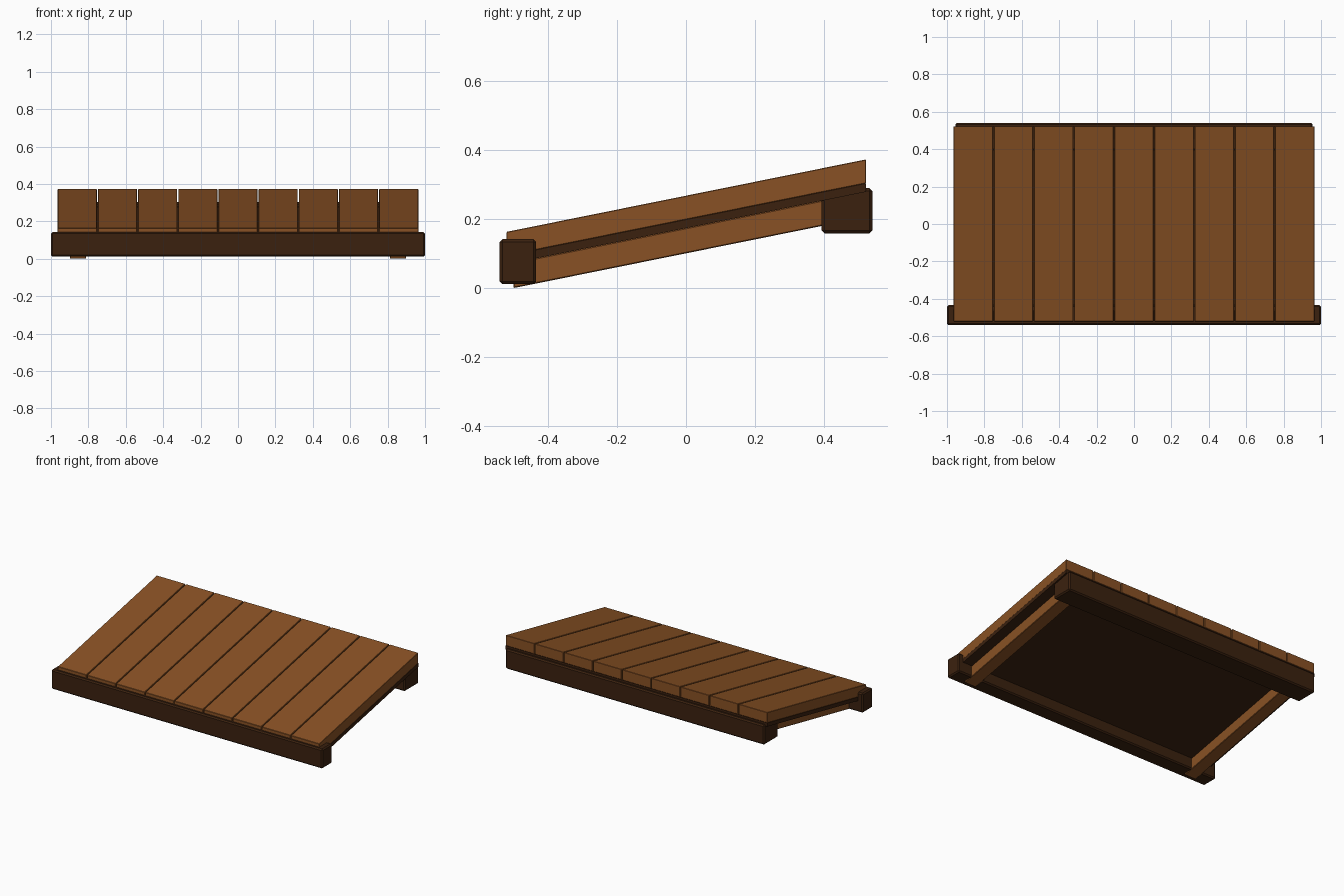
import bpy, bmesh

if "Cube" in bpy.data.objects:
    bpy.data.objects.remove(bpy.data.objects["Cube"])

SLOPE = 0.2015  # rise of the deck from front to back


def material(name, rgb):
    m = bpy.data.materials.new(name)
    m.diffuse_color = (*rgb, 1)
    m.use_nodes = True
    m.node_tree.nodes["Principled BSDF"].inputs["Base Color"].default_value = m.diffuse_color
    return m


deck_wood = material("warm brown wood", (0.25, 0.083, 0.0178))
beam_wood = material("dark brown wood", (0.044, 0.0155, 0.0048))


def box(name, x, y, z, mat, slope=0.0, bevel=0.0):
    """Box from ranges; slope shears z along y, keeping the ends plumb."""
    bm = bmesh.new()
    bmesh.ops.create_cube(bm, size=1)
    for v in bm.verts:
        v.co.x = x[1] if v.co.x > 0 else x[0]
        v.co.y = y[1] if v.co.y > 0 else y[0]
        v.co.z = (z[1] if v.co.z > 0 else z[0]) + slope * v.co.y
    if bevel:
        bmesh.ops.bevel(bm, geom=bm.edges[:], offset=bevel, segments=1,
                        profile=0.5, affect='EDGES')
    me = bpy.data.meshes.new(name)
    bm.to_mesh(me)
    bm.free()
    me.materials.append(mat)
    ob = bpy.data.objects.new(name, me)
    bpy.context.scene.collection.objects.link(ob)
    return ob


# Deck planks running front to back
COUNT, HALF = 9, 0.967
pitch = 2 * HALF / COUNT
for i in range(COUNT):
    cx = -HALF + pitch * (i + 0.5)
    w = pitch / 2 - 0.003
    box(f"deck_plank_{i + 1}", (cx - w, cx + w), (-0.52, 0.522),
        (0.1985, 0.268), deck_wood, SLOPE, 0.002)

# Dark panel under the planks
box("under_panel", (-0.965, 0.965), (-0.52, 0.522), (0.174, 0.1985),
    beam_wood, SLOPE)

# Sloping side stringers
for side, s in (("left", -1), ("right", 1)):
    box(f"{side}_stringer", sorted((s * 0.813, s * 0.898)), (-0.5, 0.5),
        (0.101, 0.175), deck_wood, SLOPE, 0.003)

# Cross beams
box("front_beam", (-1.0, 1.0), (-0.54, -0.434), (0.012, 0.142),
    beam_wood, 0, 0.008)
box("back_beam", (-0.955, 0.955), (0.393, 0.54), (0.159, 0.29),
    beam_wood, 0, 0.008)
